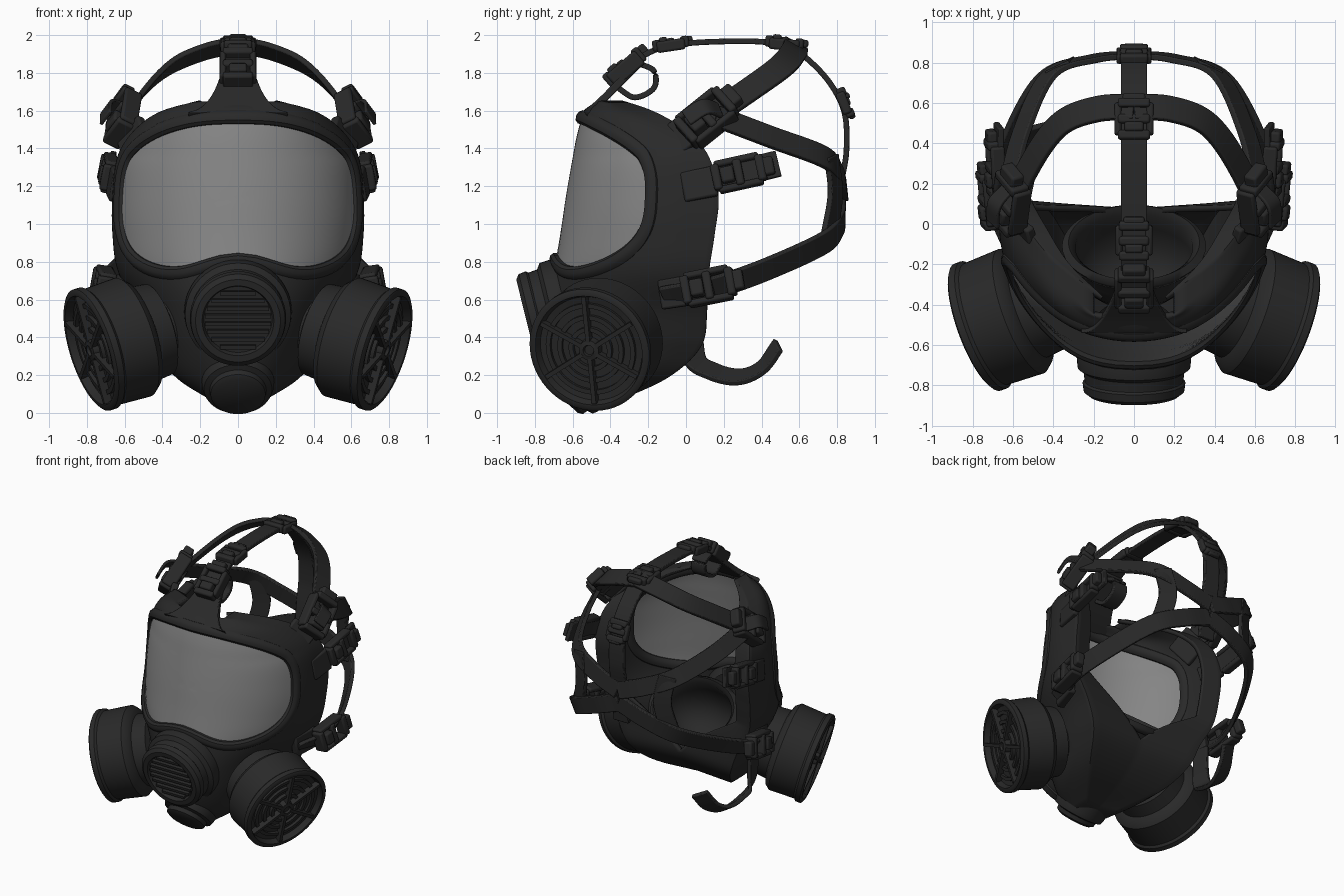
import bpy, bmesh, math
from mathutils import Vector, Matrix

if "Cube" in bpy.data.objects:
    bpy.data.objects.remove(bpy.data.objects["Cube"])

V = Vector
HEAD = V((0, 0.1, 1.1))


def material(name, c):
    m = bpy.data.materials.new(name)
    m.diffuse_color = (c, c, c, 1)
    m.use_nodes = True
    m.node_tree.nodes["Principled BSDF"].inputs["Base Color"].default_value = m.diffuse_color
    return m


RUBBER = material("black rubber", 0.022)
GLASS = material("grey visor", 0.235)


def finish(name, bm, mat=RUBBER, outward=False, solid=0, bevel=0, angle=35):
    bmesh.ops.remove_doubles(bm, verts=bm.verts, dist=1e-5)
    bmesh.ops.recalc_face_normals(bm, faces=bm.faces)
    if outward and sum((f.normal.dot(f.calc_center_median() - V((0, 0, 0.9))) for f in bm.faces)) < 0:
        bmesh.ops.reverse_faces(bm, faces=bm.faces)
    me = bpy.data.meshes.new(name)
    bm.to_mesh(me)
    bm.free()
    me.materials.append(mat)
    ob = bpy.data.objects.new(name, me)
    bpy.context.collection.objects.link(ob)
    bpy.ops.object.select_all(action='DESELECT')
    ob.select_set(True)
    bpy.context.view_layer.objects.active = ob
    bpy.ops.object.shade_smooth_by_angle(angle=math.radians(angle))
    if solid:
        m = ob.modifiers.new("thickness", 'SOLIDIFY')
        m.thickness, m.offset = solid, 0
    if bevel:
        m = ob.modifiers.new("soft edges", 'BEVEL')
        m.width, m.segments = bevel, 2
    return ob


def spline(pts, n=8):
    P = [V(p) for p in pts]
    P = [2 * P[0] - P[1]] + P + [2 * P[-1] - P[-2]]
    out = []
    for i in range(1, len(P) - 2):
        a, b, c, d = P[i - 1:i + 3]
        for k in range(n):
            t = k / n
            out.append(0.5 * (2 * b + (c - a) * t + (2 * a - 5 * b + 4 * c - d) * t * t + (3 * b - a - 3 * c + d) * t ** 3))
    return out + [P[-2]]


def skin(bm, rows, wrap_u=False, wrap_v=False, keep=None):
    vs = [[bm.verts.new(p) for p in r] for r in rows]
    R, C = len(vs), len(vs[0])
    for i in range(R if wrap_v else R - 1):
        for j in range(C if wrap_u else C - 1):
            if keep is None or keep(i, j):
                i2, j2 = (i + 1) % R, (j + 1) % C
                bm.faces.new((vs[i][j], vs[i][j2], vs[i2][j2], vs[i2][j]))
    return vs


def sweep(name, pts, prof, closed=False, w=(1, 1), bevel=0):
    """Sweep a section of (across, outward) points; outward is away from the head."""
    rows, n = [], len(pts)
    for i, p in enumerate(pts):
        a, b = (pts[i - 1], pts[(i + 1) % n]) if closed else (pts[max(i - 1, 0)], pts[min(i + 1, n - 1)])
        t = (b - a).normalized()
        s = t.cross(p - HEAD).normalized()
        k = w[0] + (w[1] - w[0]) * math.sqrt(i / (n - 1))
        rows.append([p + s * x * k + s.cross(t) * y for x, y in prof])
    bm = bmesh.new()
    vs = skin(bm, rows, True, closed)
    if not closed:
        bm.faces.new(vs[0])
        bm.faces.new(vs[-1])
    return finish(name, bm, bevel=bevel)


def strap(name, pts, width=0.13, thick=0.03, w=(1, 1)):
    h, t = width / 2, thick / 2
    return sweep(name, spline(pts), [(-h, -t), (h, -t), (h, t), (-h, t)], w=w, bevel=0.006)


def lathe(name, prof, loc, axis, seg=48, extra=()):
    M = Matrix.Translation(loc) @ V(axis).to_track_quat('Z', 'Y').to_matrix().to_4x4()
    bm = bmesh.new()
    skin(bm, [[M @ V((r * math.cos(a), r * math.sin(a), h)) for a in
               [math.tau * k / seg for k in range(seg)]] for r, h in prof], True)
    for pos, size, rot in extra:
        bmesh.ops.create_cube(bm, size=1, matrix=M @ Matrix.Rotation(rot, 4, 'Z') @ Matrix.Translation(pos)
                              @ Matrix.Diagonal((*size, 1)))
    return finish(name, bm)


def boxes(name, loc, t, parts, out=None):
    """Blocks laid out in a frame of (along strap, across, outward)."""
    loc, t = V(loc), V(t).normalized()
    s = t.cross(V(out) if out else loc - HEAD).normalized()
    M = Matrix((t, s, s.cross(t))).transposed().to_4x4()
    M = Matrix.Translation(loc) @ M
    bm = bmesh.new()
    for pos, size in parts:
        bmesh.ops.create_cube(bm, size=1, matrix=M @ Matrix.Translation(pos) @ Matrix.Diagonal((*size, 1)))
    return finish(name, bm, bevel=0.012)


def buckle(name, loc, t, L=0.24, W=0.18, H=0.07, out=None):
    parts = [((0, s * W / 2, 0), (L, 0.035, H)) for s in (-1, 1)]
    parts += [((k * L / 2, 0, 0.01), (0.045, W, H)) for k in (-1, 0, 1)]
    parts += [((L * 0.62, 0, 0.015), (L * 0.35, W * 0.7, H * 0.7)), ((-L * 0.25, 0, 0.02), (L * 0.3, W * 0.6, H))]
    return boxes(name, loc, t, parts, out)


# Face piece: rows of (height, half width, front y, back y)
TABLE = spline([(0.07, 0.12, -0.62, -0.38), (0.2, 0.32, -0.68, -0.1), (0.36, 0.43, -0.73, 0.07),
                (0.55, 0.51, -0.74, 0.1), (0.75, 0.62, -0.70, 0.11), (0.95, 0.65, -0.665, 0.14),
                (1.15, 0.65, -0.635, 0.16), (1.35, 0.625, -0.6, 0.11), (1.48, 0.545, -0.575, 0.0),
                (1.58, 0.41, -0.54, -0.17), (1.64, 0.2, -0.46, -0.34)], 10)


def surf(t, z):
    z = min(max(z, TABLE[0][0]), TABLE[-1][0])
    i = next((k for k in range(len(TABLE) - 1) if z <= TABLE[k + 1][0]), len(TABLE) - 2)
    a, b = TABLE[i], TABLE[i + 1]
    _, W, f, back = a.lerp(b, (z - a[0]) / (b[0] - a[0]))
    yc, u, s = min(0, back - 0.1), abs(t), math.copysign(1, t)
    if u <= 1:
        return V((s * W * math.sin(u * math.pi / 2), yc - (yc - f) * math.cos(u * math.pi / 2), z))
    if u <= 1.3:
        return V((s * W, yc + (back - yc) * (u - 1) / 0.3, z))
    # inward face seal, closing right across below the chin
    e = min(max((z - 0.42) / 0.36, 0), 1)
    k = (u - 1.3) / 0.3
    return V((s * W * (1 - (1 - 0.8 * e) * k), back - 0.03 * k, z))


TM, ZC, ZH, PW = 0.79, 1.135, 0.415, 2.7


def notch(t):
    return 0.1 * math.exp(-(t / 0.26) ** 2)


def window(a, r=1.0):
    c, s = math.cos(a), math.sin(a)
    t = r * TM * math.copysign(abs(c) ** (2 / PW), c)
    v = r * math.copysign(abs(s) ** (2 / PW), s)
    return surf(t, ZC + (ZH - (notch(t) if v < 0 else 0)) * v)


NT, NZ = 160, 100
ts = [-1.6 + 3.2 * k / NT for k in range(NT + 1)]
zs = [0.07 + 1.57 * k / NZ for k in range(NZ + 1)]


def solid_cell(i, j):
    t, z = (ts[j] + ts[j + 1]) / 2, (zs[i] + zs[i + 1]) / 2
    v = (z - ZC) / (ZH - (notch(t) if z < ZC else 0))
    return abs(t / TM) ** PW + abs(v) ** PW > 1.09


bm = bmesh.new()
rows = skin(bm, [[surf(t, z) for t in ts] for z in zs], keep=solid_cell)
bm.faces.new(rows[0])
finish("face_piece", bm, outward=True, solid=0.03, angle=50)

# Visor and its frame
angs = [math.tau * k / 128 for k in range(128)]
bm = bmesh.new()
skin(bm, [[window(a, r) for a in angs] for r in [k / 14 for k in range(15)]], True)
finish("visor", bm, GLASS, outward=True, angle=80)
sweep("visor_frame", [window(a, 1.035) for a in angs],
      [(0.04 * math.cos(k * math.pi / 5), 0.034 * math.sin(k * math.pi / 5)) for k in range(10)], closed=True)

# Inner nose cup with a rolled rim, opening up and back
tilt = Matrix.Translation((0, -0.13, 0.64)) @ Matrix.Rotation(math.radians(-40), 4, 'X')
cup = [(1.08, 0.0), (1.12, 0.03), (1.05, 0.05), (0.97, 0.02), (0.98, -0.08), (0.88, -0.18), (0.65, -0.27), (0.3, -0.31), (0, -0.32)]
bm = bmesh.new()
skin(bm, [[tilt @ V((0.31 * r * math.cos(a), 0.23 * r * math.sin(a), h)) for a in
           [math.tau * k / 48 for k in range(48)]] for r, h in cup], True)
finish("nose_cup", bm, outward=True, solid=0.02, angle=60)

# Speech diaphragm with slatted grille
slats = [((0, y, -0.012), (2 * math.sqrt(0.175 ** 2 - y * y), 0.02, 0.03), 0)
         for y in [-0.147 + 0.042 * k for k in range(8)]]
lathe("speech_diaphragm", [(0.2, -0.3), (0.27, -0.24), (0.285, -0.19), (0.28, -0.13), (0.25, -0.11), (0.245, -0.06),
                           (0.255, -0.05), (0.25, -0.01), (0.225, 0.01), (0.19, 0.01), (0.18, -0.02), (0, -0.02)],
      (0, -0.835, 0.49), (0, -0.97, -0.24), extra=slats)

# Outlet valve under the chin
lathe("outlet_valve", [(0.2, -0.18), (0.19, -0.06), (0.18, -0.03), (0.15, -0.02), (0.145, 0.01), (0.12, 0.025), (0, 0.03)],
      (0, -0.64, 0.105), (0, -0.72, -0.69))

# Forehead tab and centre strap
strap("forehead_tab", [(0, -0.53, 1.58), (0, -0.45, 1.65), (0, -0.36, 1.74), (0, -0.24, 1.86)], 0.14, 0.04, w=(3.8, 1))
strap("centre_strap", [(0, -0.33, 1.82), (0, -0.14, 1.93), (0, 0.15, 1.965), (0, 0.5, 1.95), (0, 0.7, 1.82),
                       (0, 0.83, 1.62), (0, 0.85, 1.4), (0, 0.82, 1.2), (0, 0.79, 0.92)], 0.13)
strap("forehead_strap_loop", [(0, -0.36, 1.72), (0, -0.27, 1.67), (0, -0.17, 1.72), (0, -0.17, 1.81), (0, -0.25, 1.85)], 0.12)
buckle("forehead_buckle", (0, -0.32, 1.82), (0, 0.75, 0.65), 0.2, 0.16, 0.09)
buckle("front_slider", (0, -0.08, 1.945), (0, 1, 0.15), 0.15, 0.15, 0.06)
buckle("crown_slider", (0, 0.52, 1.95), (0, 1, -0.1), 0.16, 0.16, 0.06)
buckle("rear_slider", (0, 0.835, 1.64), (0, 0.4, -1), 0.12, 0.14, 0.05)

CAN = [(0, -0.54), (0.19, -0.54), (0.2, -0.42), (0.25, -0.4), (0.26, -0.3), (0.3, -0.285), (0.328, -0.25),
       (0.32, -0.06), (0.335, -0.045), (0.335, -0.01), (0.32, 0), (0.3, 0), (0.285, -0.04), (0.25, -0.045),
       (0.25, -0.025), (0.225, -0.025), (0.225, -0.045), (0.185, -0.045), (0.185, -0.025), (0.16, -0.025),
       (0.16, -0.045), (0.12, -0.045), (0.12, -0.02), (0.095, -0.02), (0.095, -0.045), (0.06, -0.045),
       (0.055, 0), (0.03, 0.005), (0.025, -0.01), (0, -0.01)]
SPOKES = [((0.17, 0, -0.02), (0.25, 0.024, 0.045), k * math.pi / 3 + math.pi / 6) for k in range(6)]

for side, sx in (("right", 1), ("left", -1)):
    def m(*pts):
        return [(x * sx, y, z) for x, y, z in pts]

    # Filter canister
    lathe(side + "_filter", CAN, m((0.785, -0.515, 0.33))[0], m((0.9, -0.33, -0.28))[0], 56, SPOKES)

    # Harness straps
    strap(side + "_upper_strap", m((0.53, -0.1, 1.41), (0.59, 0.1, 1.55), (0.5, 0.32, 1.7), (0.36, 0.5, 1.83),
                                   (0.18, 0.57, 1.91), (0, 0.58, 1.95)), 0.14)
    strap(side + "_diagonal_strap", m((0.63, 0.16, 1.57), (0.56, 0.45, 1.46), (0.42, 0.74, 1.35),
                                      (0.2, 0.82, 1.25), (0, 0.84, 1.18)), 0.13)
    strap(side + "_middle_strap", m((0.63, -0.02, 1.2), (0.67, 0.2, 1.25), (0.67, 0.49, 1.32)), 0.14)
    strap(side + "_lower_strap", m((0.6, -0.12, 0.61), (0.69, 0.13, 0.66), (0.63, 0.4, 0.75), (0.45, 0.73, 0.9),
                                   (0.22, 0.82, 1.0), (0, 0.83, 1.08)), 0.13)
    strap(side + "_back_pad_edge", m((0.38, 0.77, 1.36), (0.35, 0.79, 1.15), (0.4, 0.75, 0.91)), 0.13)
    strap(side + "_upper_tail", m((0.62, 0.18, 1.6), (0.69, 0.1, 1.62), (0.7, 0.0, 1.56)), 0.1, 0.02)

    # Buckles and mounting lugs
    buckle(side + "_upper_buckle", m((0.61, 0.11, 1.56))[0], m((-0.1, 0.75, 0.6))[0], 0.26, 0.18, 0.1)
    buckle(side + "_middle_buckle", m((0.685, 0.28, 1.27))[0], m((0.05, 1, 0.22))[0], 0.24, 0.14)
    buckle(side + "_lower_buckle", m((0.71, 0.12, 0.67))[0], m((0.1, 1, 0.2))[0], 0.24, 0.15, 0.09,
           m((1, 0.1, 0.2))[0])
    boxes(side + "_upper_lug", m((0.55, -0.06, 1.44))[0], m((0.2, 0.75, 0.6))[0], [((0, 0, 0), (0.2, 0.2, 0.05))])
    boxes(side + "_middle_lug", m((0.655, 0.07, 1.21))[0], m((0.1, 1, 0.2))[0], [((0, 0, 0), (0.18, 0.16, 0.05))])
    boxes(side + "_lower_lug", m((0.6, -0.04, 0.64))[0], m((0.25, 1, 0.15))[0], [((0, 0, 0), (0.2, 0.16, 0.06))],
          m((1, -0.2, 0))[0])

# Loose strap end hanging on the left
strap("loose_strap_end", [(-0.6, 0.02, 0.58), (-0.59, 0.04, 0.3), (-0.57, 0.14, 0.22), (-0.54, 0.28, 0.19),
                          (-0.5, 0.4, 0.24), (-0.46, 0.49, 0.36)], 0.13)
